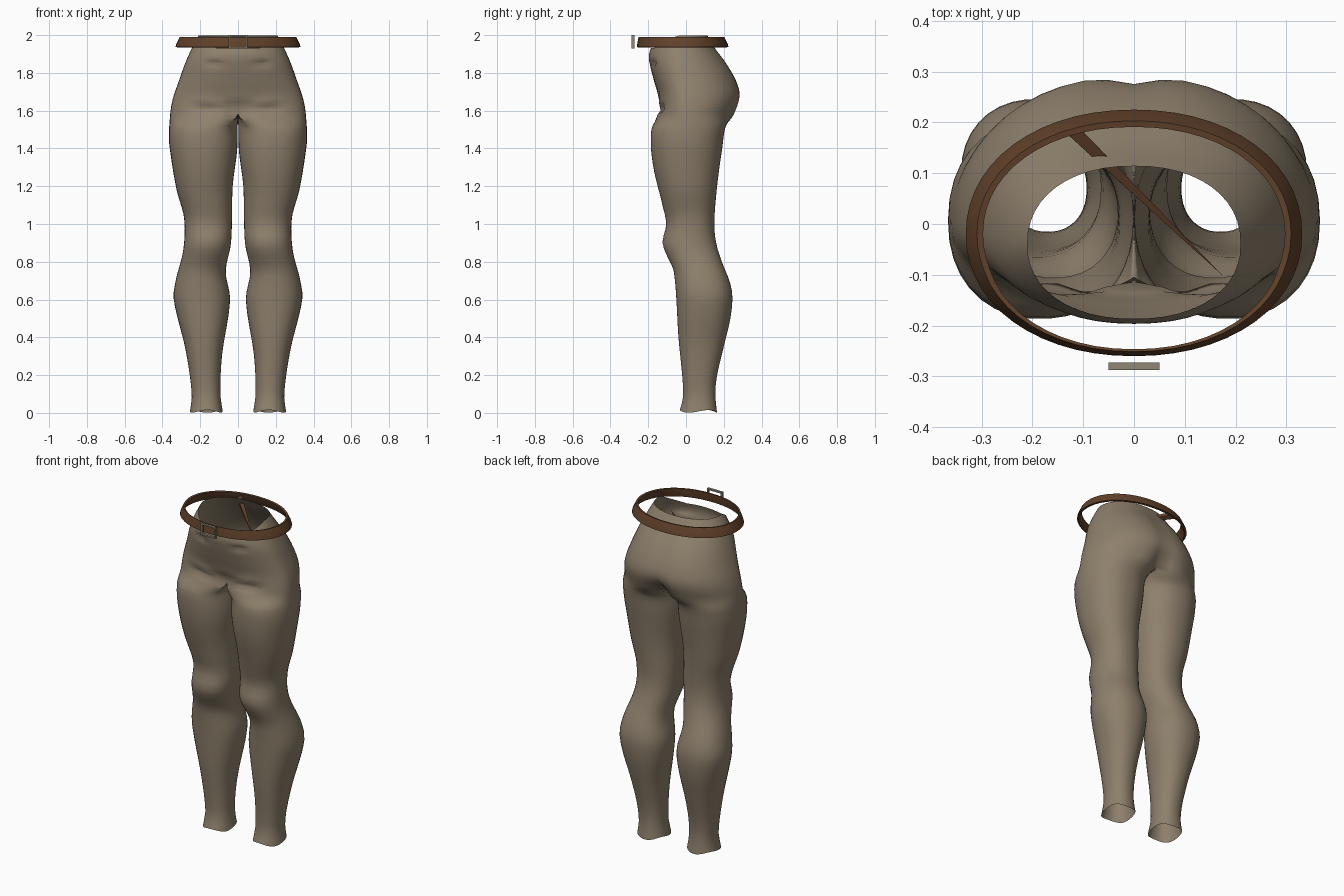
import bpy, bmesh, math
from mathutils import Vector

if "Cube" in bpy.data.objects:
    bpy.data.objects.remove(bpy.data.objects["Cube"])


def material(name, rgb):
    m = bpy.data.materials.new(name)
    m.diffuse_color = (*rgb, 1)
    m.use_nodes = True
    m.node_tree.nodes["Principled BSDF"].inputs["Base Color"].default_value = m.diffuse_color
    return m


CLOTH = material("tan cloth", (0.27, 0.215, 0.15))
LEATHER = material("brown leather", (0.12, 0.053, 0.023))
METAL = material("dull metal", (0.28, 0.24, 0.18))


def finish(bm, name, mat, angle=None):
    me = bpy.data.meshes.new(name)
    bm.to_mesh(me)
    bm.free()
    ob = bpy.data.objects.new(name, me)
    bpy.context.collection.objects.link(ob)
    me.materials.append(mat)
    if angle:
        bpy.context.view_layer.objects.active = ob
        ob.select_set(True)
        bpy.ops.object.shade_smooth_by_angle(angle=math.radians(angle))
        ob.select_set(False)
    return ob


def curve(points, z):
    """Smooth value through (z, value) points."""
    z = min(max(z, points[0][0]), points[-1][0])
    k = 0
    while k < len(points) - 2 and z > points[k + 1][0]:
        k += 1

    def slope(i):
        a, b = points[max(i - 1, 0)], points[min(i + 1, len(points) - 1)]
        return (b[1] - a[1]) / (b[0] - a[0])
    (z0, a), (z1, b) = points[k], points[k + 1]
    h = z1 - z0
    t = (z - z0) / h
    return ((2*t**3 - 3*t*t + 1) * a + (t**3 - 2*t*t + t) * h * slope(k)
            + (3*t*t - 2*t**3) * b + (t**3 - t*t) * h * slope(k + 1))


def oval(a, n=2.2):
    c, s = math.cos(a), math.sin(a)
    return (math.copysign(abs(c) ** (2 / n), c), math.copysign(abs(s) ** (2 / n), s))


def bump(d, w):
    return math.exp(-(d / w) ** 2)


# Leg outlines: inner, outer, front and back edge by height
INNER = [(0, .08), (.1, .093), (.3, .085), (.6, .042), (.75, .065), (.9, .037),
         (1.2, .028), (1.4, .004), (1.6, .002)]
OUTER = [(0, .255), (.1, .245), (.33, .277), (.6, .34), (.7, .33), (.86, .29),
         (1.03, .285), (1.18, .325), (1.39, .36), (1.47, .366), (1.6, .358)]
FRONT = [(0, -.035), (.1, -.015), (.4, -.04), (.75, -.065), (.83, -.1), (.9, -.125),
         (1.0, -.105), (1.1, -.125), (1.3, -.173), (1.45, -.187), (1.6, -.17)]
BACK = [(0, .165), (.1, .155), (.2, .165), (.35, .2), (.5, .235), (.62, .246), (.7, .23),
        (.8, .19), (.9, .16), (1.0, .15), (1.2, .165), (1.4, .192), (1.53, .215), (1.6, .27)]
# Hip outlines: half width, front, back and centre by height
WIDE = [(1.5, .365), (1.6, .357), (1.67, .343), (1.76, .312), (1.85, .28), (1.93, .245), (2, .208)]
BELLY = [(1.5, -.17), (1.6, -.155), (1.68, -.15), (1.76, -.17), (1.85, -.192), (1.93, -.196), (2, -.186)]
SEAT = [(1.5, .22), (1.58, .262), (1.67, .291), (1.75, .275), (1.85, .22), (1.93, .158), (2, .112)]
MID = [(1.5, 0), (1.7, 0), (2, -.04)]

OUT, INN = 24, 12          # outer steps and inner steps round each ring
COUNT = OUT + INN


def leg_ring(z):
    xi, xo, yf, yb = (curve(p, z) for p in (INNER, OUTER, FRONT, BACK))
    ring = []
    for i in range(COUNT):
        if i <= OUT:
            a = math.radians(-125 + 250 * i / OUT)
        else:
            a = math.radians(125 + 110 * (i - OUT) / INN)
        c, s = oval(a)
        ring.append(Vector(((xi + xo) / 2 + c * (xo - xi) / 2,
                            (yf + yb) / 2 + s * (yb - yf) / 2, z)))
    return ring


def hip_ring(z):
    w, yf, yb, yc = (curve(p, z) for p in (WIDE, BELLY, SEAT, MID))
    cleft = .012 + .06 * bump(z - 1.57, .07)
    dip = .045 * bump(z - 1.58, .06)
    if z > 1.85:
        cleft *= max(0, (2 - z) / .15)
    front, back = yf + dip, yb - cleft
    ring = []
    for i in range(COUNT):
        if i <= OUT:
            c, s = oval(math.radians(-90 + 180 * i / OUT))
            x = 0 if i in (0, OUT) else w * c
            y = yc + s * ((yb - yc) if s > 0 else (yc - yf))
            y += dip * bump(x, .05) if s < 0 else -cleft * bump(x, .05)
        else:
            x, y = 0, back + (front - back) * (i - OUT) / INN
        # waistline sits lower at the front
        drop = min(1, max(0, (-.05 - y) / .12)) * max(0, z - 1.85) * .45
        ring.append(Vector((x, y, z - drop)))
    return ring


def crease(p):
    """Groin folds and belly dimples pressed into the front."""
    if p.y > -.05 or p.z < 1.5:
        return
    fold = .03 * bump(p.z - 1.61 - .06 * (p.x - .15), .018) * bump(p.x - .155, .07)
    fold += .02 * bump(p.z - 1.58 - .9 * p.x, .022) * bump(p.x - .05, .05)
    fold += .018 * bump(p.z - 1.85, .016) * bump(p.x - .13, .03)
    p.y += fold


# Trousers: one half lofted from hem to waist, then mirrored
rows = []
z = .008
while z < 1.5:
    rows.append(leg_ring(z))
    z += .0373
for j in range(25):
    z = 1.5 + j * .0207
    blend = min(1, (z - 1.5) / .0828)
    blend = blend * blend * (3 - 2 * blend)
    ring = [a.lerp(b, blend) for a, b in zip(leg_ring(z), hip_ring(z))]
    for p in ring:
        crease(p)
        if blend > .999 and p.x < 1e-4:
            p.x = 0
    rows.append(ring)
for i, p in enumerate(rows[0]):
    p.z += .007 * math.sin(i * 2 * math.pi * 3 / COUNT)
bm = bmesh.new()
vs = [[bm.verts.new(p) for p in ring] for ring in rows]
for lo, hi in zip(vs, vs[1:]):
    for i in range(COUNT):
        k = (i + 1) % COUNT
        quad = (lo[i], lo[k], hi[k], hi[i])
        if max(v.co.x for v in quad) > 1e-5:
            bm.faces.new(quad)
bmesh.ops.delete(bm, geom=[v for v in bm.verts if not v.link_faces], context='VERTS')
trousers = finish(bm, "trousers", CLOTH, 60)
mirror = trousers.modifiers.new("mirror", 'MIRROR')
mirror.merge_threshold = .0005

# Belt: loose slanted band, thin and upright at the front
bm = bmesh.new()
loops = []
for i in range(56):
    a = 2 * math.pi * i / 56
    c, s = oval(a, 2.1)
    lean = .4 + .6 * min(1, max(0, (s + 1) / .7))
    loop = []
    for inset, z in ((0, 1.937), (.003, 1.95), (.022, 1.99), (.034, 1.988), (.03, 1.97), (.012, 1.935)):
        d = inset * lean
        ry = (.245 if s > 0 else .24) - d
        loop.append(bm.verts.new(((.331 - d) * c, -.02 + ry * s, z)))
    loops.append(loop)
for i, a in enumerate(loops):
    b = loops[(i + 1) % len(loops)]
    for k in range(6):
        m = (k + 1) % 6
        bm.faces.new((a[k], b[k], b[m], a[m]))
bmesh.ops.recalc_face_normals(bm, faces=bm.faces)
finish(bm, "belt", LEATHER, 40)

# Belt tail: narrow strap tapering through the waist opening
bm = bmesh.new()
tip = bm.verts.new((.175, -.102, 1.9))
base = [bm.verts.new(p) for p in ((-.14, .185, 1.965), (-.11, .192, 1.975),
                                  (-.108, .19, 1.955), (-.138, .183, 1.945))]
bm.faces.new(base)
for i in range(4):
    bm.faces.new((base[i], tip, base[(i + 1) % 4]))
bmesh.ops.recalc_face_normals(bm, faces=bm.faces)
finish(bm, "belt_tail", LEATHER)

# Buckle: open rectangular frame in front of the belt
bm = bmesh.new()
for cx, cz, sx, sz in ((-.046, 1.965, .008, .07), (.046, 1.965, .008, .07),
                       (0, 1.934, .084, .008), (0, 1.996, .084, .008)):
    made = bmesh.ops.create_cube(bm, size=1)["verts"]
    bmesh.ops.scale(bm, vec=(sx, .015, sz), verts=made)
    bmesh.ops.translate(bm, vec=(cx, -.28, cz), verts=made)
finish(bm, "buckle", METAL)
